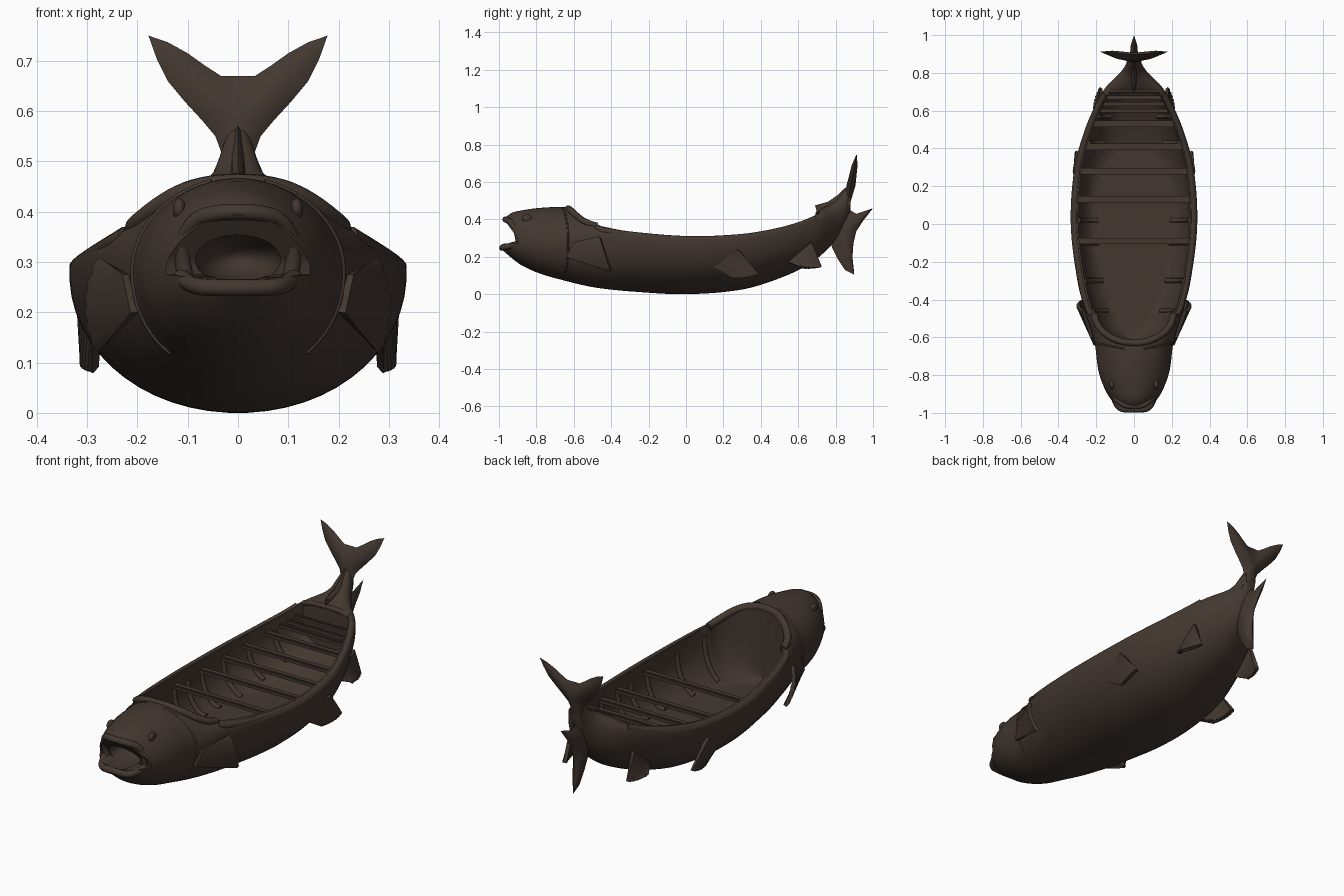
import bpy, bmesh, math
from mathutils import Vector

if "Cube" in bpy.data.objects:
    bpy.data.objects.remove(bpy.data.objects["Cube"])

wood = bpy.data.materials.new("dark_brown_wood")
wood.diffuse_color = (0.056, 0.039, 0.030, 1)
wood.use_nodes = True
wood.node_tree.nodes["Principled BSDF"].inputs["Base Color"].default_value = wood.diffuse_color

# Hull stations: y, half width, bottom z, widest z, top z, squareness of upper half
ST = [(-.98, .066, .235, .29, .395, 2), (-.94, .115, .20, .29, .432, 2),
      (-.88, .152, .155, .29, .448, 2), (-.78, .188, .11, .28, .462, 2),
      (-.64, .207, .07, .28, .465, 2), (-.55, .232, .048, .29, .44, 2.2),
      (-.47, .257, .033, .30, .392, 3), (-.3, .300, .015, .295, .345, 4),
      (0, .335, 0, .28, .312, 6), (.3, .315, .025, .285, .324, 6),
      (.5, .260, .085, .315, .36, 5), (.65, .195, .155, .36, .407, 4),
      (.73, .145, .215, .38, .46, 2.5), (.8, .075, .29, .40, .50, 2),
      (.84, .045, .36, .45, .55, 2), (.88, .030, .45, .51, .58, 2)]


def station(y):
    i = max(k for k in range(len(ST) - 1) if k == 0 or ST[k][0] <= y)
    a, b = ST[i], ST[i + 1]
    p, q = ST[max(i - 1, 0)], ST[min(i + 2, len(ST) - 1)]
    d = b[0] - a[0]
    t = (y - a[0]) / d
    out = []
    for k in range(1, 6):
        m0 = (b[k] - p[k]) / (b[0] - p[0]) * d
        m1 = (q[k] - a[k]) / (q[0] - a[0]) * d
        out.append((2*t**3 - 3*t*t + 1)*a[k] + (t**3 - 2*t*t + t)*m0
                   + (3*t*t - 2*t**3)*b[k] + (t**3 - t*t)*m1)
    return out


def power(v, n):
    return math.copysign(abs(v) ** (2 / n), v)


def hull_point(y, a):
    w, zb, zc, zt, n = station(y)
    c, s = math.cos(a), math.sin(a)
    n, h = (n, zt - zc) if s > 0 else (2.05, zc - zb)
    return Vector((w * power(c, n), y, zc + h * power(s, n)))


def top_z(x, y):
    w, zb, zc, zt, n = station(y)
    return zc + (zt - zc) * max(0, 1 - (abs(x) / w) ** n) ** (1 / n)


def well_width(y):
    wi = station(y)[0] - .04
    if y < -.46:
        wi = min(wi, .205 * math.sqrt(max(0, 1 - ((y + .46) / .155) ** 2)))
    return max(wi, .004)


def well_point(y, a):
    w, zb, zc, zt, n = station(y)
    zt = min(zt, .40)
    zm = zt - .06
    floor = max(zb + .045, .095)
    z = zm + (zm - zb - .04) * power(math.sin(a), 2.4)
    return Vector((well_width(y) * power(math.cos(a), 2.4), y, max(z, floor)))


def new_object(name, bm):
    bmesh.ops.recalc_face_normals(bm, faces=bm.faces)
    me = bpy.data.meshes.new(name)
    bm.to_mesh(me)
    bm.free()
    ob = bpy.data.objects.new(name, me)
    bpy.context.collection.objects.link(ob)
    me.materials.append(wood)
    return ob


def loft(name, rings):
    bm = bmesh.new()
    vs = [[bm.verts.new(p) for p in r] for r in rings]
    n = len(vs[0])
    for r, s in zip(vs, vs[1:]):
        for i in range(n):
            bm.faces.new((r[i], r[(i+1) % n], s[(i+1) % n], s[i]))
    bm.faces.new(vs[0])
    bm.faces.new(vs[-1])
    return new_object(name, bm)


def activate(ob):
    bpy.ops.object.select_all(action='DESELECT')
    ob.select_set(True)
    bpy.context.view_layer.objects.active = ob


def tube(name, pts, r, kind='POLY'):
    cu = bpy.data.curves.new(name, 'CURVE')
    cu.dimensions = '3D'
    cu.bevel_depth, cu.bevel_resolution, cu.use_fill_caps = r, 3, True
    sp = cu.splines.new(kind)
    sp.points.add(len(pts) - 1)
    for p, co in zip(sp.points, pts):
        p.co = (*co, 1)
    if kind == 'NURBS':
        sp.use_endpoint_u, sp.order_u = True, 3
    ob = bpy.data.objects.new(name, cu)
    bpy.context.collection.objects.link(ob)
    cu.materials.append(wood)
    activate(ob)
    bpy.ops.object.convert(target='MESH')


def box(name, loc, size):
    bm = bmesh.new()
    bmesh.ops.create_cube(bm, size=1)
    for v in bm.verts:
        v.co = Vector(loc) + v.co * Vector(size)
    bmesh.ops.bevel(bm, geom=bm.edges[:], offset=.005, segments=2, affect='EDGES')
    return new_object(name, bm)


def ball(name, loc, size):
    bm = bmesh.new()
    bmesh.ops.create_uvsphere(bm, u_segments=24, v_segments=14, radius=1)
    for v in bm.verts:
        v.co = Vector(loc) + v.co * Vector(size)
    return new_object(name, bm)


def apply_modifier(ob, kind, **settings):
    m = ob.modifiers.new("step", kind)
    for k, v in settings.items():
        setattr(m, k, v)
    activate(ob)
    bpy.ops.object.modifier_apply(modifier=m.name)


def cut(ob, cutter):
    apply_modifier(ob, 'BOOLEAN', object=cutter, operation='DIFFERENCE', solver='EXACT')
    bpy.data.objects.remove(cutter)


# Fish-shaped hull with the passenger well and mouth cut out
ys = [-.98 + 1.86 * i / 80 for i in range(81)]
hull = loft("fish_hull", [[hull_point(y, 2*math.pi*(i + .5)/56) for i in range(56)] for y in ys])
rings = []
for i in range(61):
    y = -.6145 + 1.3145 * (i / 60) ** 1.3
    low = [well_point(y, -math.pi * k / 24) for k in range(25)]
    rings.append(low + [Vector((low[-1].x, y, .8)), Vector((low[0].x, y, .8))])
cut(hull, loft("well_cutter", rings))
wedge = [(-1.1, .262), (-.895, .275), (-.90, .30), (-.962, .385), (-1.1, .45)]
cut(hull, loft("jaw_cutter", [[Vector((x, y, z)) for y, z in wedge] for x in (-.3, .3)]))
cut(hull, ball("throat_cutter", (0, -.9, .305), (.085, .17, .05)))

# Raised rim around the well and smooth collar behind the head
edge = [-.48 + 1.17 * i / 40 for i in range(41)]
for side, s in (("left", -1), ("right", 1)):
    tube(side + "_gunwale", [(s * (well_width(y) + .019), y, top_z(well_width(y) + .017, y) - .013)
                             for y in edge], .018)
collar = []
for i in range(37):
    a = math.pi * i / 36
    x, y = .208 * math.cos(a), -.475 - .155 * math.sin(a)
    collar.append((x, y, top_z(x, y) - .006 + .012 * math.sin(2 * a) ** 2))
tube("head_collar", collar, .018)
wb = well_width(.7)
tube("stern_arch", [(wb * (i / 6 - 1), .705, top_z(wb * (i / 6 - 1), .705) - .008)
                    for i in range(13)], .012)

# Thwarts across the well, ribs up its sides
for i, y in enumerate((-.09, .13, .28, .41, .53, .60, .635, .67)):
    z = station(y)[3] - .055
    box(f"thwart_{i + 1}", (0, y, z), (2 * well_width(y) + .02, .034 if i < 5 else .02, .022))
for i, y in enumerate((-.46, -.3, -.1, .02, .13, .28, .43, .57)):
    for side, s in (("left", 1), ("right", -1)):
        pts = [well_point(y, -math.radians(6 * k)) for k in range(10)]
        tube(f"{side}_rib_{i + 1}", [(s * p.x, p.y, p.z) for p in pts], .013)

# Lips, eyes and gill ridges
up = [(.105, -.895, .274), (.117, -.90, .33), (.088, -.935, .385), (.045, -.962, .398), (0, -.966, .40)]
lo = [(.112, -.90, .27), (.10, -.94, .258), (.075, -.978, .25), (.03, -.982, .249), (0, -.982, .249)]
for name, half, r in (("upper_lip", up, .016), ("lower_lip", lo, .017)):
    tube(name, half + [(-x, y, z) for x, y, z in half[-2::-1]], r, 'NURBS')
for side, s in (("left", -1), ("right", 1)):
    p = hull_point(-.85, math.radians(45))
    ball(side + "_eye", (s * p.x, p.y, p.z), (.013, .026, .022))
    gill = [hull_point(-.67 + .04 * math.cos(math.radians(a)), math.radians(a))
            for a in range(-50, 76, 5)]
    tube(side + "_gill_ridge", [(s * q.x, q.y, q.z) for q in gill], .005)


# Pleated side fins: root edge to tip edge, tip bulging outward
def side_fin(name, ra, rb, ta, tb, bulge):
    ra, rb, ta, tb, bulge = map(Vector, (ra, rb, ta, tb, bulge))
    for side, s in (("left", -1), ("right", 1)):
        bm = bmesh.new()
        grid = []
        for i in range(13):
            u = i / 12
            root, tip = ra.lerp(rb, u), ta.lerp(tb, u) + bulge * 4 * u * (1 - u)
            row = []
            for j in range(6):
                p = root.lerp(tip, j / 5)
                p.x += (.0025 if i % 2 else -.0025) * j / 5
                row.append(bm.verts.new((s * p.x, p.y, p.z)))
            grid.append(row)
        for a, b in zip(grid, grid[1:]):
            for j in range(5):
                bm.faces.new((a[j], a[j+1], b[j+1], b[j]))
        apply_modifier(new_object(f"{side}_{name}", bm), 'SOLIDIFY', thickness=.018, offset=0)


side_fin("pectoral_fin", (.205, -.64, .20), (.222, -.60, .275), (.275, -.40, .125),
         (.272, -.46, .305), (.022, 0, 0))
side_fin("belly_fin", (.282, .14, .15), (.316, .28, .24), (.285, .26, .085),
         (.302, .385, .105), (.008, .005, -.005))
side_fin("rear_fin", (.18, .55, .17), (.174, .67, .28), (.21, .61, .145),
         (.175, .72, .145), (.006, 0, -.006))


# Lens-shaped tail fins: outline fanned to a thick centre on both faces
def lens_fin(name, outline, centre, offset):
    bm = bmesh.new()
    vs = [bm.verts.new(p) for p in outline]
    for s in (1, -1):
        c = Vector(centre) + s * Vector(offset)
        inner = [bm.verts.new(v.co.lerp(c, .35) + s * Vector(offset) * .3) for v in vs]
        tip = bm.verts.new(c)
        for i in range(len(vs)):
            bm.faces.new((vs[i - 1], vs[i], inner[i], inner[i - 1]))
            bm.faces.new((inner[i - 1], inner[i], tip))
    new_object(name, bm)


half = [(.04, .45), (.034, .52), (.045, .55), (.07, .58), (.105, .618), (.14, .66), (.162, .705),
        (.178, .75), (.14, .737), (.10, .715), (.065, .69), (.034, .67)]
fork = half + [(-x, z) for x, z in half[::-1]]
lens_fin("tail_fork", [(x, .865 + .19 * (z - .5), z) for x, z in fork], (0, .882, .58), (0, .024, 0))
rear = [(.80, .42), (.86, .46), (.91, .43), (1.0, .46), (.945, .39), (.91, .335), (.895, .27), (.89, .20),
        (.90, .105), (.85, .13), (.81, .19), (.78, .25), (.77, .33)]
lens_fin("stern_fork", [(0, y, z) for y, z in rear], (0, .85, .34), (.026, 0, 0))
crest = [(.69, .475), (.76, .495), (.81, .53), (.84, .56), (.87, .58), (.88, .50), (.80, .44), (.70, .44)]
lens_fin("stern_crest", [(0, y, z) for y, z in crest], (0, .83, .49), (.018, 0, 0))

# Smooth shading with crisp edges
for ob in list(bpy.context.scene.objects):
    activate(ob)
    bpy.ops.object.shade_smooth_by_angle(angle=math.radians(45))
